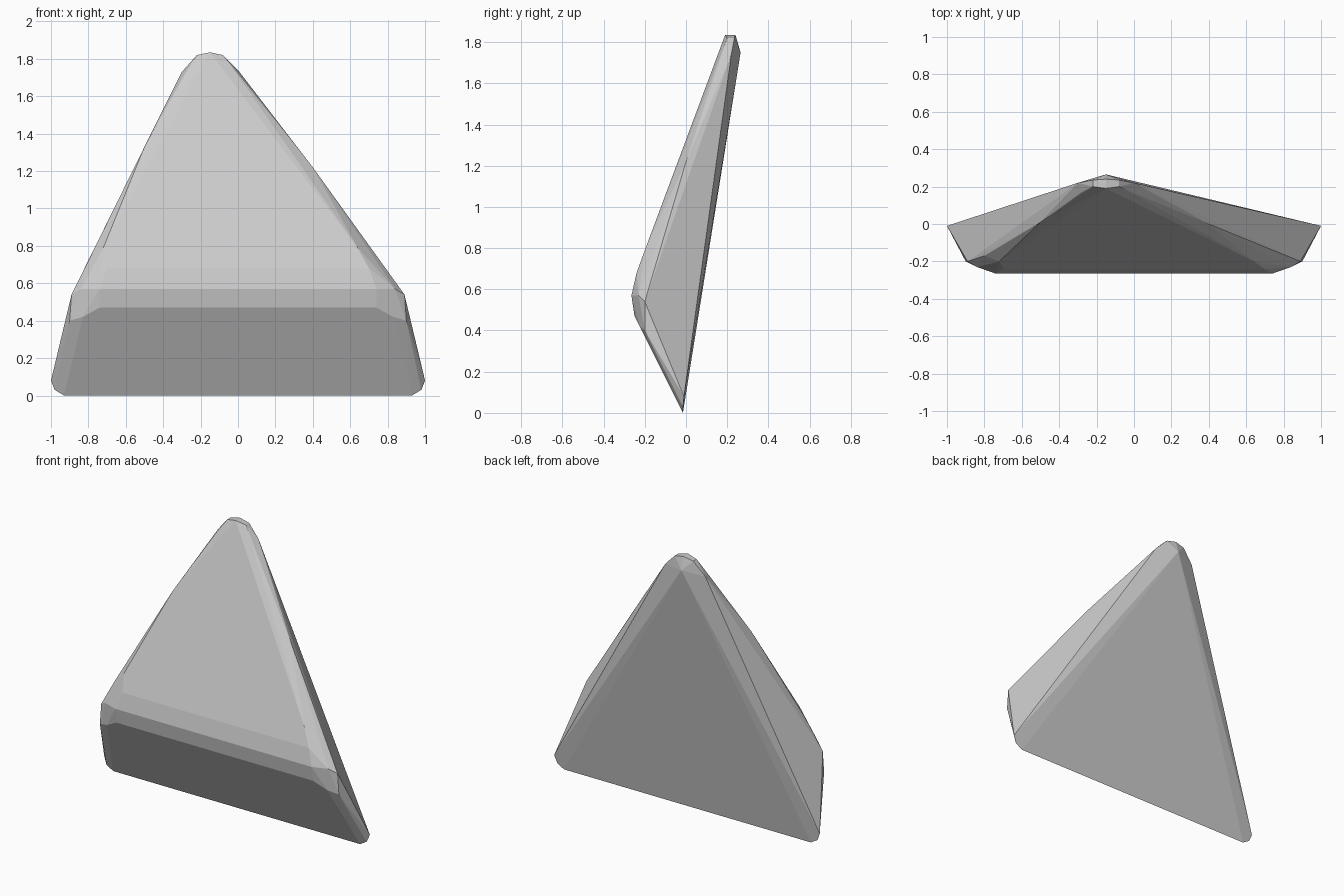
import bpy, bmesh

# Mirrored points (x, y, z) of the lower half: base edge, rim corners, brow
mirrored = [
    (0.93, -0.015, 0.0), (0.98, -0.015, 0.03), (1.0, -0.01, 0.08),
    (0.90, -0.20, 0.40), (0.89, -0.20, 0.54),
    (0.83, -0.225, 0.42), (0.84, -0.23, 0.57),
    (0.74, -0.25, 0.47), (0.74, -0.265, 0.57), (0.70, -0.24, 0.68),
]

# Upper flanks and the blunt tip, which leans to the left
upper = [
    (0.80, -0.17, 0.66), (0.64, -0.20, 0.79), (0.40, 0.0, 1.22),
    (-0.80, -0.17, 0.72), (-0.72, -0.20, 0.79), (-0.50, 0.01, 1.33),
    (0.0, 0.22, 1.74), (-0.30, 0.22, 1.73),
    (-0.02, 0.17, 1.74), (-0.28, 0.17, 1.73),
    (-0.08, 0.20, 1.82), (-0.22, 0.20, 1.82),
    (-0.08, 0.235, 1.82), (-0.22, 0.235, 1.82),
    (-0.15, 0.19, 1.835), (-0.15, 0.24, 1.835),
    (-0.15, 0.265, 1.75),
]

# Faceted stone slab as the convex hull of these corners
bm = bmesh.new()
for x, y, z in mirrored:
    bm.verts.new((x, y, z))
    bm.verts.new((-x, y, z))
for p in upper:
    bm.verts.new(p)
hull = bmesh.ops.convex_hull(bm, input=bm.verts[:])
loose = [v for v in bm.verts if not v.link_faces]
bmesh.ops.delete(bm, geom=loose, context='VERTS')
bmesh.ops.dissolve_limit(bm, angle_limit=0.02, verts=bm.verts[:], edges=bm.edges[:])
bmesh.ops.recalc_face_normals(bm, faces=bm.faces[:])

mesh = bpy.data.meshes.new("stone_slab")
bm.to_mesh(mesh)
bm.free()
obj = bpy.data.objects.new("stone_slab", mesh)
bpy.context.collection.objects.link(obj)
